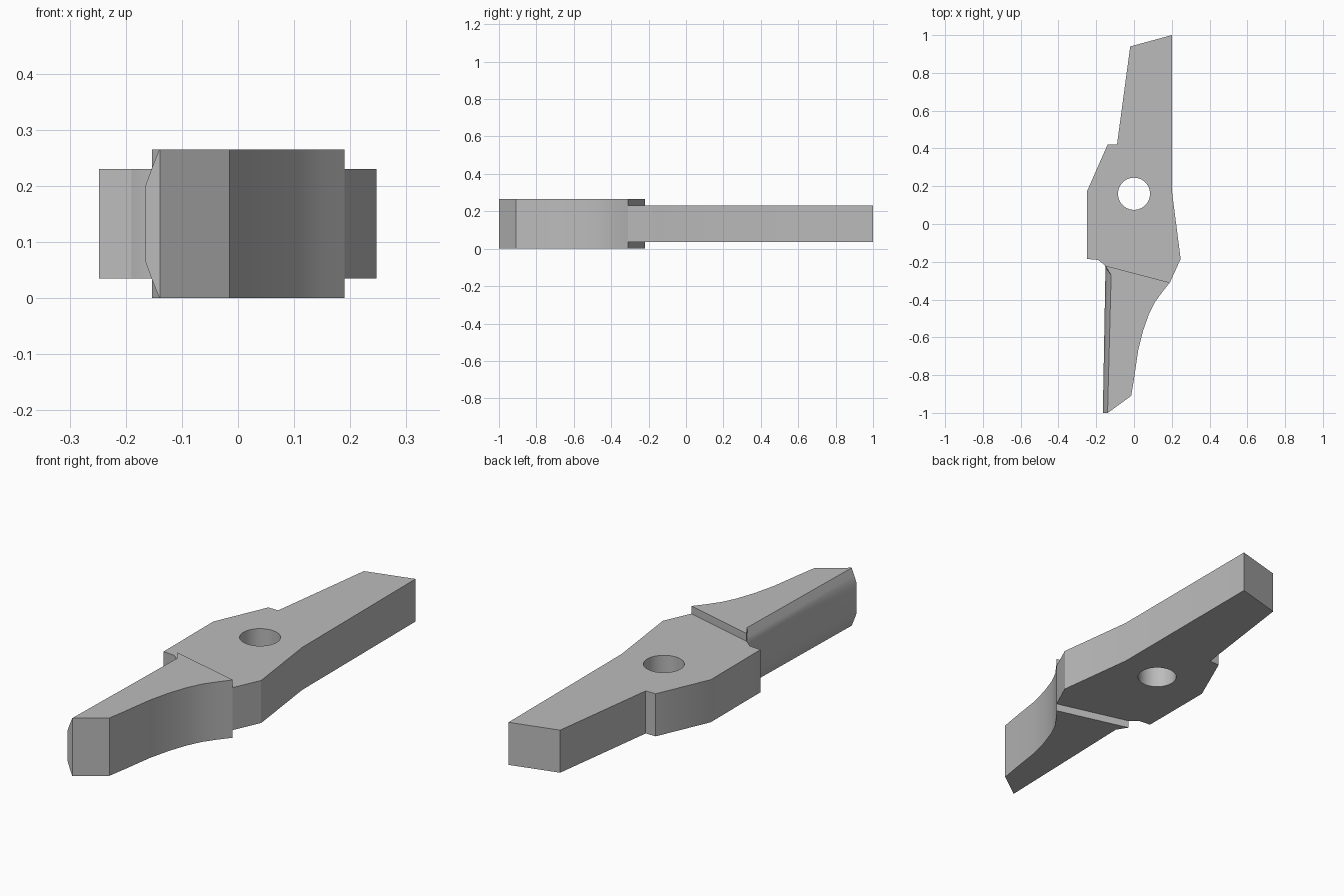
import bpy, bmesh
from math import radians

cube = bpy.data.objects.get("Cube")
if cube:
    bpy.data.objects.remove(cube, do_unlink=True)

grey = bpy.data.materials.new("plain_grey")
grey.use_nodes = True
grey.diffuse_color = (0.5, 0.5, 0.5, 1)
grey.node_tree.nodes["Principled BSDF"].inputs["Base Color"].default_value = grey.diffuse_color


def loft(name, layers):
    """Stack matching outlines [(z, points)] into a closed solid."""
    bm = bmesh.new()
    rings = [[bm.verts.new((x, y, z)) for x, y in pts] for z, pts in layers]
    for low, high in zip(rings, rings[1:]):
        n = len(low)
        for i in range(n):
            j = (i + 1) % n
            bm.faces.new((low[i], low[j], high[j], high[i]))
    bm.faces.new(rings[0][::-1])
    bm.faces.new(rings[-1])
    bmesh.ops.recalc_face_normals(bm, faces=bm.faces)
    mesh = bpy.data.meshes.new(name)
    bm.to_mesh(mesh)
    bm.free()
    mesh.materials.append(grey)
    obj = bpy.data.objects.new(name, mesh)
    bpy.context.collection.objects.link(obj)
    return obj


def smooth(obj):
    bpy.ops.object.select_all(action='DESELECT')
    obj.select_set(True)
    bpy.context.view_layer.objects.active = obj
    bpy.ops.object.shade_smooth_by_angle(angle=radians(25))


# Flat body with the long rear arm
body_outline = [(0.2, 1), (-0.02, 0.94), (-0.09, 0.42), (-0.14, 0.42),
                (-0.248, 0.175), (-0.248, -0.185), (-0.19, -0.19),
                (-0.153, -0.22), (0.19, -0.31), (0.247, -0.185), (0.2, 0.18)]
body = loft("body", [(0.035, body_outline), (0.23, body_outline)])

# Round pivot hole through the body
bpy.ops.mesh.primitive_cylinder_add(vertices=48, radius=0.085, depth=1,
                                    location=(0, 0.16, 0.13))
cutter = bpy.context.object
cutter.name = "pivot_hole_cutter"
cutter.data.materials.append(grey)
hole = body.modifiers.new("pivot_hole", 'BOOLEAN')
hole.operation = 'DIFFERENCE'
hole.solver = 'EXACT'
hole.object = cutter
bpy.context.view_layer.objects.active = body
bpy.ops.object.modifier_apply(modifier=hole.name)
bpy.data.objects.remove(cutter, do_unlink=True)
smooth(body)

# Thicker front blade: hollow curve on the left, eased edges on the right
curve = [(-0.015, -0.91), (0, -0.82), (0.022, -0.67), (0.048, -0.565),
         (0.078, -0.48), (0.11, -0.415), (0.15, -0.36), (0.19, -0.31)]


def blade_outline(inset):
    edge = [(-0.153, -0.22), (-0.151 + inset * 1.2, -0.235 - inset * 1.4),
            (-0.165 + inset, -1)]
    return edge + [(-0.139, -1)] + curve


half = [(0, 0.025), (0.032, 0.012), (0.065, 0)]
layers = half + [(0.265 - z, inset) for z, inset in reversed(half)]
smooth(loft("blade", [(z, blade_outline(inset)) for z, inset in layers]))
